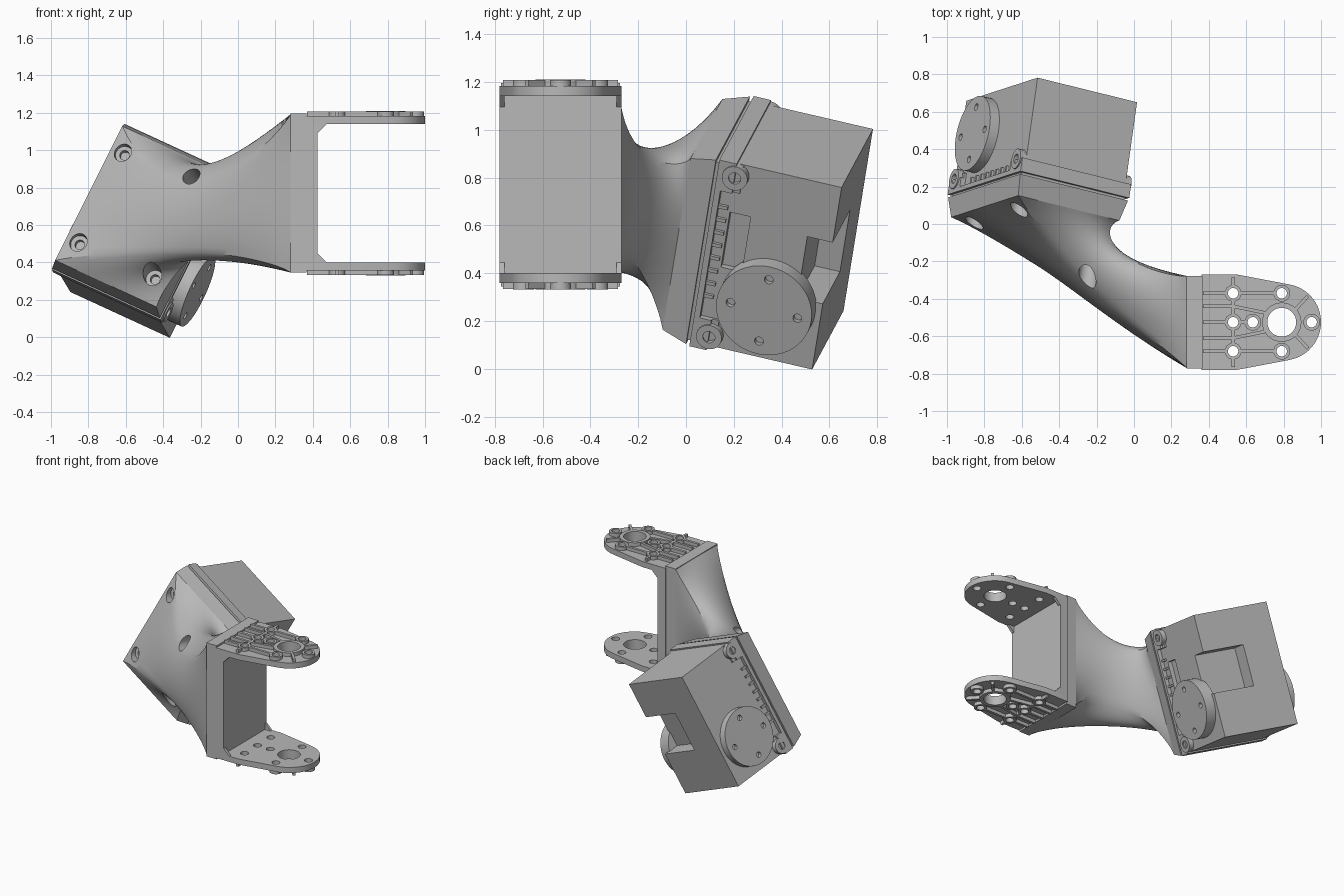
import bpy, bmesh
from math import cos, sin, pi, radians, sqrt
from mathutils import Vector, Matrix

cube = bpy.data.objects.get("Cube")
if cube:
    bpy.data.objects.remove(cube)

grey = bpy.data.materials.new("mid_grey")
grey.use_nodes = True
grey.diffuse_color = (0.48, 0.48, 0.48, 1)
grey.node_tree.nodes["Principled BSDF"].inputs["Base Color"].default_value = (0.48, 0.48, 0.48, 1)


def frame(x, y, z, origin):
    m = Matrix((x, y, z)).transposed().to_4x4()
    m.translation = origin
    return m


# Tilted motor frame: local x = long side, y = short side, z = towards the back
n = Vector((0.135, 0.965, -0.224)).normalized()
v = n.cross(Vector((0.443, 0.142, 0.886))).normalized()
MOTOR = frame(v.cross(n), v, n, Vector((-0.44, 0.655, 0.5)))
# Bracket frames
MID = Vector((0, -0.525, 0.77))
TOP = Matrix.Translation(MID)
BOTTOM = TOP @ Matrix.Rotation(pi, 4, 'X')
WALL = frame(Vector((0, 1, 0)), Vector((0, 0, 1)), Vector((1, 0, 0)), MID)


def finish(bm, name, m=Matrix()):
    bmesh.ops.remove_doubles(bm, verts=bm.verts, dist=1e-5)
    bmesh.ops.recalc_face_normals(bm, faces=bm.faces)
    bm.transform(m)
    me = bpy.data.meshes.new(name)
    bm.to_mesh(me)
    bm.free()
    me.materials.append(grey)
    ob = bpy.data.objects.new(name, me)
    bpy.context.collection.objects.link(ob)
    return ob


def prism(bm, pts, z0, z1, top=None):
    lo = [bm.verts.new((x, y, z0)) for x, y in pts]
    hi = [bm.verts.new((x, y, z1)) for x, y in top or pts]
    bm.faces.new(lo[::-1])
    for i in range(len(pts)):
        j = (i + 1) % len(pts)
        bm.faces.new((lo[i], lo[j], hi[j], hi[i]))
    return bm.faces.new(hi)


def border(bm, pts, width, z0, z1):
    """Raised edge that follows an outline."""
    face = bm.faces.new([bm.verts.new((x, y, z0)) for x, y in pts])
    bmesh.ops.inset_region(bm, faces=[face], thickness=width, use_even_offset=True)
    bm.faces.remove(face)
    flat = bm.faces[:]
    twin = bmesh.ops.duplicate(bm, geom=bm.verts[:] + bm.edges[:] + flat)
    edges = [e for f in flat for e in f.edges if e.is_boundary]
    pairs = twin["vert_map"]
    for e in edges:
        a, b = e.verts
        bm.faces.new((a, b, pairs[b], pairs[a]))
    bmesh.ops.translate(bm, verts=[pairs[w] for w in {w for f in flat for w in f.verts}], vec=(0, 0, z1 - z0))


def rect(x0, x1, y0, y1):
    return [(x0, y0), (x1, y0), (x1, y1), (x0, y1)]


def centred(x, y):
    return rect(-x, x, -y, y)


def lathe(bm, profile, origin, axis='Z', closed=False, seg=28):
    """Turn (radius, height) pairs round an axis."""
    rot = Matrix.Rotation(-pi / 2, 3, 'X') if axis == 'Y' else Matrix.Identity(3)
    rings = []
    for k in range(seg):
        c, s = cos(2 * pi * k / seg), sin(2 * pi * k / seg)
        rings.append([bm.verts.new(Vector(origin) + rot @ Vector((r * c, r * s, h))) for r, h in profile])
    for k in range(seg):
        a, b = rings[k], rings[(k + 1) % seg]
        for i in range(len(profile) - (0 if closed else 1)):
            j = (i + 1) % len(profile)
            bm.faces.new((a[i], b[i], b[j], a[j]))
    bmesh.ops.remove_doubles(bm, verts=bm.verts, dist=1e-5)


def rod(bm, r, h0, h1, origin, axis='Z', seg=28):
    lathe(bm, [(0, h0), (r, h0), (r, h1), (0, h1)], origin, axis, seg=seg)


def tube(bm, r0, r1, h0, h1, origin, axis='Z', seg=24):
    lathe(bm, [(r0, h0), (r1, h0), (r1, h1), (r0, h1)], origin, axis, True, seg)


def rib(bm, p, q, w, z0, z1):
    p, q = Vector(p), Vector(q)
    d = (q - p).normalized() * w / 2
    s = Vector((-d.y, d.x))
    prism(bm, [p - s, q - s, q + s, p + s], z0, z1)


def cut(ob, bm, m):
    cutter = finish(bm, "cutter", m)
    cutter.hide_render = True
    mod = ob.modifiers.new("cut", 'BOOLEAN')
    mod.object, mod.operation, mod.solver = cutter, 'DIFFERENCE', 'EXACT'
    dg = bpy.context.evaluated_depsgraph_get()
    me = bpy.data.meshes.new_from_object(ob.evaluated_get(dg))
    ob.modifiers.clear()
    ob.data = me
    bpy.data.objects.remove(cutter)


# Flared neck: bracket end, waist and motor end, blended as curves
HU, HV, W0 = 0.405, 0.305, -0.65
signs = [(-1, -1), (1, -1), (1, 1), (-1, 1)]
start = [Vector((0.285, -0.525 + 0.247 * a, 0.77 + 0.425 * b)) for a, b in signs]
end = [MOTOR @ Vector((HU * b, HV * a, W0)) for a, b in signs]
waist = [Vector(p) for p in ((-0.35, -0.37, 0.4), (-0.06, -0.27, 0.45), (-0.02, -0.13, 0.96), (-0.23, -0.36, 0.89))]


def bilinear(q, a, b):
    return sum((q[i] * (1 + ca * a) * (1 + cb * b) / 4 for i, (ca, cb) in enumerate(signs)), Vector())


N, STEPS = 14, 32
square = []
for i in range(4):
    p, q = Vector(signs[i]), Vector(signs[(i + 1) % 4])
    square += [p.lerp(q, k / N) for k in range(N)]
bm = bmesh.new()
rings = []
for k in range(STEPS + 1):
    t = k / STEPS
    s = 4 * t * (1 - t)
    f = 0.85 * s ** 0.8
    ring = []
    for a, b in square:
        a2 = (a + f * (a * sqrt(1 - b * b / 2) - a)) * (1 + 0.05 * s)
        b2 = (b + f * (b * sqrt(1 - a * a / 2) - b)) * (1 + 0.05 * s)
        p0, pm, p1 = (bilinear(q, a2, b2) for q in (start, waist, end))
        ring.append(bm.verts.new(p0 * (1 - t) * (1 - 2 * t) + pm * s + p1 * t * (2 * t - 1)))
    rings.append(ring)
for r0, r1 in zip(rings, rings[1:]):
    for i in range(4 * N):
        j = (i + 1) % (4 * N)
        bm.faces.new((r0[i], r0[j], r1[j], r1[i]))
bm.faces.new(rings[0][::-1])
bm.faces.new(rings[-1])
neck = finish(bm, "neck")

# Mounting plate: tapered front, thin groove, rim slab and lip with side slots
layers = {}
for name, x, y, z0, z1, x1, y1 in (("mounting_plate", HU, HV, W0, -0.54, 0.435, 0.325),
                                   ("plate_groove", 0.42, 0.312, -0.545, -0.52, 0.42, 0.312),
                                   ("plate_rim", 0.44, 0.328, -0.525, -0.45, 0.44, 0.328),
                                   ("plate_lip", 0.425, 0.312, -0.455, -0.42, 0.425, 0.312)):
    bm = bmesh.new()
    prism(bm, centred(x, y), z0, z1, centred(x1, y1))
    layers[name] = finish(bm, name, MOTOR)
for name in ("plate_rim", "plate_lip"):
    bm = bmesh.new()
    for s in (-1, 1):
        prism(bm, rect(-0.3, 0.3, 0.35 * s - 0.08, 0.35 * s + 0.08), -0.5, -0.4)
    cut(layers[name], bm, MOTOR)

# Corner screw holes through plate and neck
spots = [(0.27 * a, 0.227 * b, 0) for a, b in signs]
for ob in (neck, layers["mounting_plate"]):
    bm = bmesh.new()
    for spot in spots:
        rod(bm, 0.05, -1.35, W0 + 0.06, spot)
    cut(ob, bm, MOTOR)
bm = bmesh.new()
for spot in spots:
    tube(bm, 0.026, 0.049, W0 + 0.02, W0 + 0.07, spot)
finish(bm, "plate_screws", MOTOR)

# Ribs inside the side slots and screw bosses at the plate corners
bm = bmesh.new()
for s in (-1, 1):
    for k in range(8):
        u = -0.2 + 0.06 * k
        rib(bm, (u, 0.28 * s), (u, 0.315 * s), 0.015, -0.51, -0.46)
finish(bm, "slot_ribs", MOTOR)
bm = bmesh.new()
for a, b in signs:
    tube(bm, 0.026, 0.055, -0.03, 0.03, (0.375 * a, 0.305 * b, -0.448), 'Y')
finish(bm, "corner_bosses", MOTOR)

# Motor body with a square notch in the back edge and a shallow side relief
bm = bmesh.new()
prism(bm, centred(0.43, 0.3), -0.5, 0)
body = finish(bm, "motor_body", MOTOR)
bm = bmesh.new()
prism(bm, rect(-0.12, 0.17, -0.03, 0.4), -0.11, 0.1)
prism(bm, rect(-0.06, 0.2, 0.27, 0.4), -0.45, -0.36)
cut(body, bm, MOTOR)

# Round output horns on both sides, each with four screw holes
for s, name, out in ((1, "left_horn", 0.33), (-1, "right_horn", 0.31)):
    bm = bmesh.new()
    centre = Vector((-0.175, out * s, -0.23))
    rod(bm, 0.205, -0.045, 0.045, centre, 'Y', 48)
    horn = finish(bm, name, MOTOR)
    bm = bmesh.new()
    for k in range(4):
        a = k * pi / 2
        rod(bm, 0.019, -0.045, 0.045, centre + Vector((0.145 * cos(a), 0.065 * s, 0.145 * sin(a))), 'Y', 16)
    cut(horn, bm, MOTOR)

# Bracket base block and ribbed wall
bm = bmesh.new()
prism(bm, centred(0.248, 0.425), 0.28, 0.365)
finish(bm, "bracket_base", WALL)
bm = bmesh.new()
prism(bm, centred(0.255, 0.375), 0.36, 0.395)
border(bm, centred(0.255, 0.375), 0.02, 0.395, 0.425)
finish(bm, "bracket_wall", WALL)
bm = bmesh.new()
rod(bm, 0.105, 0.39, 0.424, (0, 0, 0), seg=40)
spots = [(0.155, 0)]
for s in (-1, 1):
    spots += [(x, 0.31 * s) for x in (0, 0.155)] + [(0.078, 0.235 * s), (0.155, 0.155 * s), (0.078, 0.155 * s), (0.21, 0.215 * s)]
for x, y in spots:
    for sx in ((-1, 1) if x else (1,)):
        big = x in (0, 0.155)
        tube(bm, 0.027 if big else 0.022, 0.052 if big else 0.036, 0.39, 0.424, (x * sx, y, 0), seg=18)
for sx, sy in signs:
    for p, q in (((0.03, 0.27), (0.06, 0.255)), ((0.05, 0.31), (0.105, 0.31)), ((0.1, 0.26), (0.125, 0.28)),
                 ((0.1, 0.21), (0.13, 0.19)), ((0, 0.11), (0, 0.26)), ((0.155, 0.05), (0.155, 0.105)),
                 ((0.2, 0.03), (0.235, 0.06)), ((0.19, 0.12), (0.24, 0.09)), ((0.2, 0.31), (0.24, 0.34))):
        rib(bm, (p[0] * sx, p[1] * sy), (q[0] * sx, q[1] * sy), 0.02, 0.39, 0.423)
finish(bm, "wall_ribs", WALL)

# Two bracket arms: holed floor, raised edge, hole rings and ribs
outline = [(0.36, -0.255), (0.55, -0.255)]
outline += [(0.795 + 0.205 * cos(radians(a)), 0.205 * sin(radians(a))) for a in range(-80, 81, 8)]
outline += [(0.55, 0.255), (0.36, 0.255)]
holes = [(0.79, 0.155), (0.79, -0.155), (0.95, 0), (0.53, 0.155), (0.53, -0.155), (0.53, 0), (0.635, 0)]
for m, side in ((TOP, "top"), (BOTTOM, "bottom")):
    bm = bmesh.new()
    prism(bm, outline, 0.37, 0.412)
    arm = finish(bm, side + "_arm", m)
    bm = bmesh.new()
    rod(bm, 0.077, 0.3, 0.5, (0.79, 0, 0), seg=36)
    for x, y in holes:
        rod(bm, 0.028, 0.3, 0.5, (x, y, 0), seg=18)
    cut(arm, bm, m)
    bm = bmesh.new()
    border(bm, outline, 0.02, 0.412, 0.44)
    tube(bm, 0.077, 0.105, 0.4, 0.439, (0.79, 0, 0), seg=36)
    for x, y in holes:
        tube(bm, 0.028, 0.045, 0.4, 0.438, (x, y, 0), seg=18)
    rib(bm, (0.37, 0), (0.49, 0), 0.02, 0.4, 0.437)
    rib(bm, (0.57, 0), (0.6, 0), 0.02, 0.4, 0.437)
    for s in (-1, 1):
        for p, q in (((0.53, 0.04), (0.53, 0.115)), ((0.53, 0.195), (0.53, 0.24)), ((0.37, 0.085), (0.53, 0.085)),
                     ((0.37, 0.155), (0.49, 0.155)), ((0.53, 0.085), (0.7, 0.05)), ((0.57, 0.155), (0.75, 0.155)),
                     ((0.865, 0.07), (0.93, 0.14))):
            rib(bm, (p[0], p[1] * s), (q[0], q[1] * s), 0.018, 0.4, 0.437)
    # Small gussets at both ends of the inside corner
    for y in (-0.245, 0.245):
        prism(bm, rect(0.42, 0.43, y - 0.01, y + 0.01), 0.325, 0.372, rect(0.42, 0.475, y - 0.01, y + 0.01))
    finish(bm, side + "_arm_ribs", m)

# Smooth the round surfaces, keep hard edges
bpy.ops.object.select_all(action='DESELECT')
for ob in bpy.context.collection.objects:
    if ob.type == 'MESH' and grey.name in ob.data.materials:
        ob.select_set(True)
        bpy.context.view_layer.objects.active = ob
bpy.ops.object.shade_smooth_by_angle(angle=radians(30))
